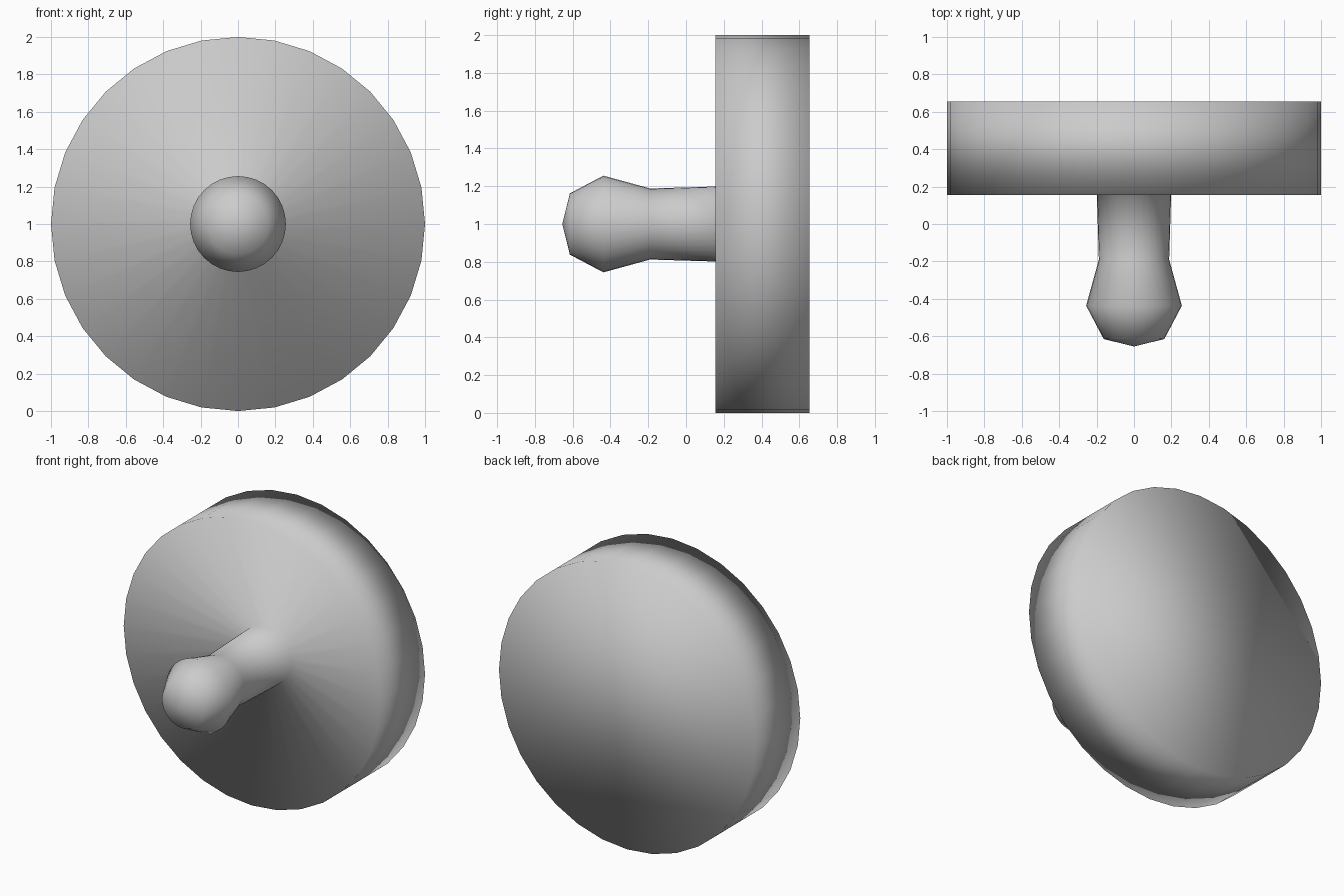
import bpy, bmesh
from math import sin, cos, tau

if "Cube" in bpy.data.objects:
    bpy.data.objects.remove(bpy.data.objects["Cube"])

SIDES = 32
# (y, radius) from the back rim, over the dished front face, along the stem to the knob
PROFILE = [(0.655, 1.0), (0.155, 1.0), (0.30, 0.203),
           (-0.19, 0.188), (-0.437, 0.256), (-0.615, 0.162)]
TIP_Y = -0.655

bm = bmesh.new()


def ring(y, r):
    return [bm.verts.new((r * sin(tau * i / SIDES), y, 1 + r * cos(tau * i / SIDES)))
            for i in range(SIDES)]


# Lathed body: disc, stem and knob in one skin
rings = [ring(y, r) for y, r in PROFILE]
for a, b in zip(rings, rings[1:]):
    for i in range(SIDES):
        j = (i + 1) % SIDES
        bm.faces.new((a[i], a[j], b[j], b[i]))

# Flat back cap and pointed knob tip
bm.faces.new(rings[0])
tip = bm.verts.new((0, TIP_Y, 1))
for i in range(SIDES):
    bm.faces.new((rings[-1][i], rings[-1][(i + 1) % SIDES], tip))

bmesh.ops.recalc_face_normals(bm, faces=bm.faces)
for f in bm.faces:
    f.smooth = True

mesh = bpy.data.meshes.new("disc_with_knob")
bm.to_mesh(mesh)
bm.free()
bpy.context.collection.objects.link(bpy.data.objects.new("disc_with_knob", mesh))
